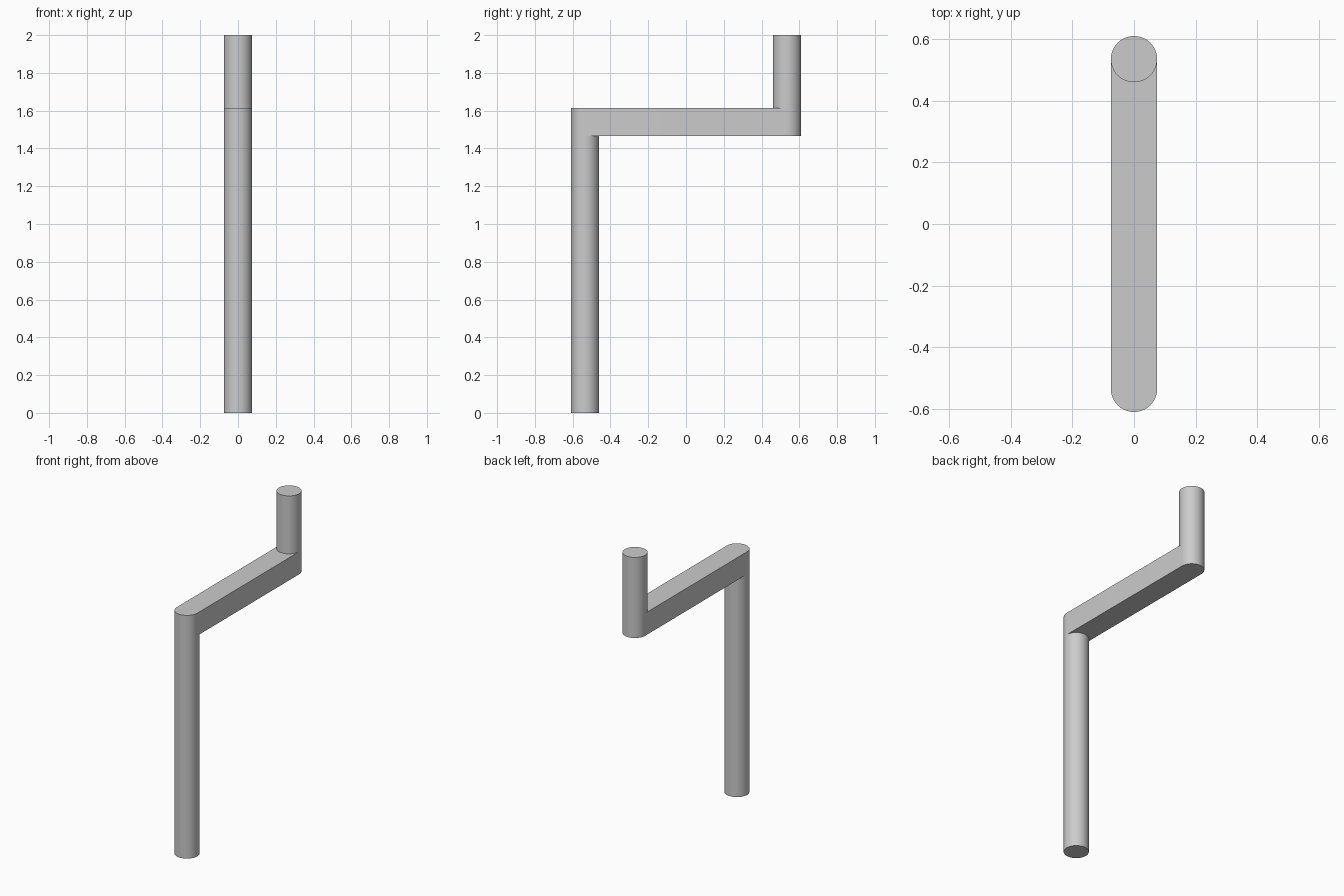
import bpy, bmesh, math

cube = bpy.data.objects.get("Cube")
if cube:
    bpy.data.objects.remove(cube, do_unlink=True)

RADIUS = 0.075
REACH = 0.535          # distance of each post axis from the centre
BAR_LOW, BAR_HIGH, TOP = 1.465, 1.615, 2.0
SIDES = 64

grey = bpy.data.materials.new("plain grey")
grey.use_nodes = True
colour = (0.6, 0.6, 0.6, 1)
grey.diffuse_color = colour
grey.node_tree.nodes["Principled BSDF"].inputs["Base Color"].default_value = colour


def arc(y, start, sweep, steps):
    """Points along a circular arc round the axis at y."""
    angles = [start + sweep * i / steps for i in range(steps + 1)]
    return [(RADIUS * math.cos(a), y + RADIUS * math.sin(a)) for a in angles]


def prism(name, outline, low, high):
    """Extrude a flat outline upwards from low to high."""
    bm = bmesh.new()
    base = bm.faces.new([bm.verts.new((x, y, low)) for x, y in outline])
    top = bmesh.ops.extrude_face_region(bm, geom=[base], use_keep_orig=True)
    verts = [v for v in top["geom"] if isinstance(v, bmesh.types.BMVert)]
    bmesh.ops.translate(bm, verts=verts, vec=(0, 0, high - low))
    bmesh.ops.recalc_face_normals(bm, faces=bm.faces)
    mesh = bpy.data.meshes.new(name)
    bm.to_mesh(mesh)
    bm.free()
    mesh.materials.append(grey)
    obj = bpy.data.objects.new(name, mesh)
    bpy.context.collection.objects.link(obj)
    bpy.ops.object.select_all(action='DESELECT')
    obj.select_set(True)
    bpy.context.view_layer.objects.active = obj
    bpy.ops.object.shade_smooth_by_angle(angle=math.radians(30))


def circle(y):
    return arc(y, 0, math.tau, SIDES)[:-1]


# Long front post, round-ended crank arm and short rear handle
prism("lower_post", circle(-REACH), 0, BAR_LOW)
stadium = arc(REACH, 0, math.pi, SIDES // 2) + arc(-REACH, math.pi, math.pi, SIDES // 2)
prism("crank_arm", stadium, BAR_LOW, BAR_HIGH)
prism("upper_handle", circle(REACH), BAR_HIGH, TOP)
